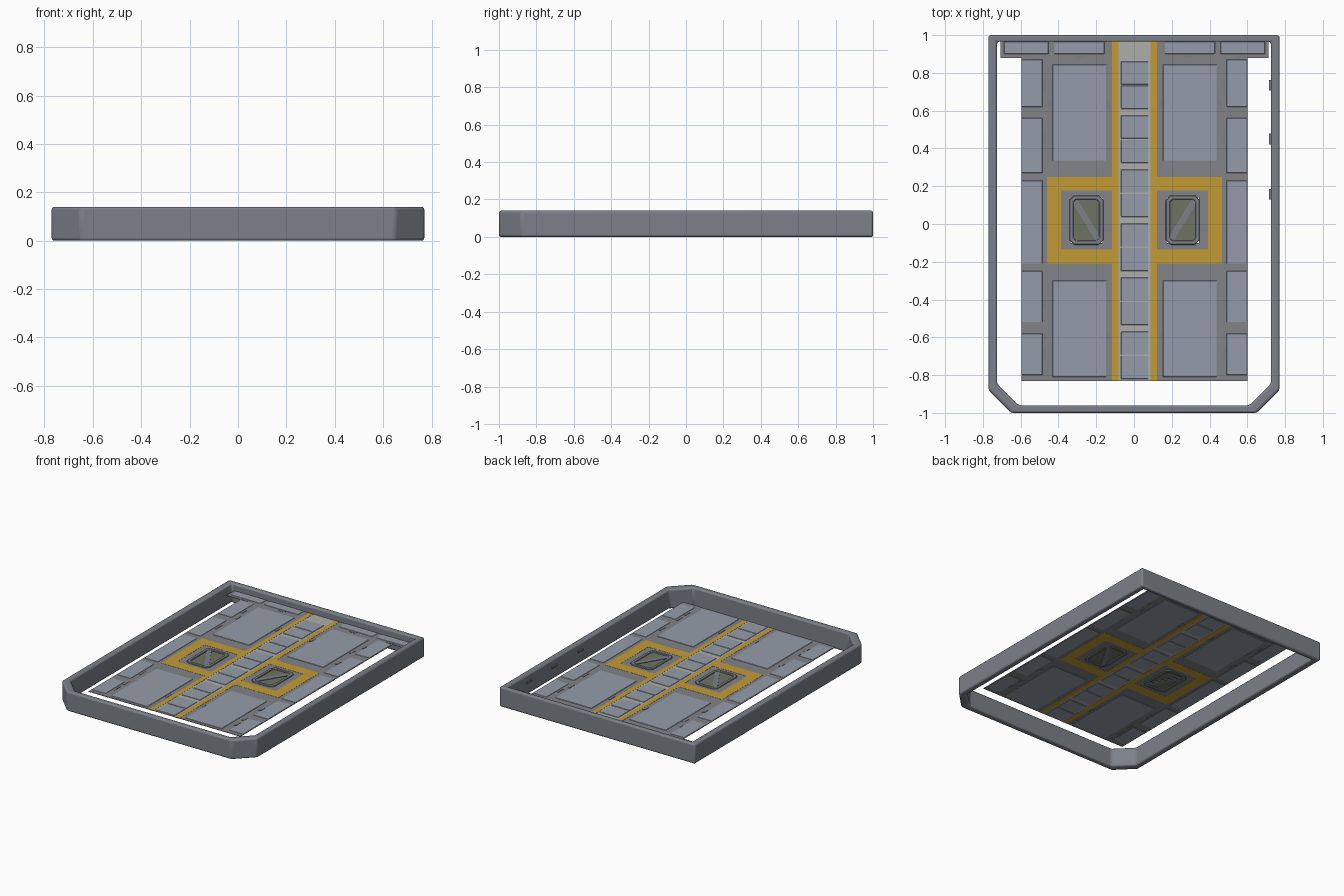
import bpy, bmesh, math

if "Cube" in bpy.data.objects:
    bpy.data.objects.remove(bpy.data.objects["Cube"])

CX = 0.003      # the deck sits a touch right of centre
Z = 0.088       # deck mid height


def mat(name, col):
    m = bpy.data.materials.new(name)
    m.diffuse_color = (*col, 1)
    m.use_nodes = True
    m.node_tree.nodes["Principled BSDF"].inputs["Base Color"].default_value = m.diffuse_color
    return m


STEEL = mat("steel", (0.20, 0.22, 0.25))
DECK = mat("deck_grey", (0.22, 0.23, 0.25))
PANEL = mat("panel_blue_grey", (0.30, 0.335, 0.40))
YELLOW = mat("yellow_paint", (0.55, 0.33, 0.035))
PALE = mat("pale_strip", (0.42, 0.42, 0.41))
OLIVE = mat("olive", (0.16, 0.17, 0.12))


def finish(name, bm, material, bevel=0.0, segs=1):
    bmesh.ops.recalc_face_normals(bm, faces=bm.faces)
    me = bpy.data.meshes.new(name)
    bm.to_mesh(me)
    bm.free()
    ob = bpy.data.objects.new(name, me)
    bpy.context.collection.objects.link(ob)
    me.materials.append(material)
    if bevel:
        b = ob.modifiers.new("bevel", 'BEVEL')
        b.width, b.segments, b.limit_method = bevel, segs, 'ANGLE'
    return ob


def add_prism(bm, pts, z0, z1):
    lo = [bm.verts.new((x, y, z0)) for x, y in pts]
    hi = [bm.verts.new((x, y, z1)) for x, y in pts]
    bm.faces.new(lo)
    bm.faces.new(hi)
    for i in range(len(pts)):
        j = (i + 1) % len(pts)
        bm.faces.new((lo[i], lo[j], hi[j], hi[i]))


def add_ring(bm, outer, inner, z0, z1):
    rows = [[bm.verts.new((x, y, z)) for x, y in loop]
            for loop, z in ((outer, z0), (outer, z1), (inner, z1), (inner, z0))]
    n = len(outer)
    for k in range(4):
        a, b = rows[k], rows[(k + 1) % 4]
        for i in range(n):
            j = (i + 1) % n
            bm.faces.new((a[i], a[j], b[j], b[i]))


def rect(x0, x1, y0, y1):
    return [(x0, y0), (x1, y0), (x1, y1), (x0, y1)]


def octagon(cx, cy, hx, hy, c):
    return [(cx + x, cy + y) for x, y in (
        (-hx + c, -hy), (hx - c, -hy), (hx, -hy + c), (hx, hy - c),
        (hx - c, hy), (-hx + c, hy), (-hx, hy - c), (-hx, -hy + c))]


def plates(name, rects, half, material, bevel=0.0):
    """Plates that cut through the deck and show on both faces."""
    bm = bmesh.new()
    for r in rects:
        add_prism(bm, rect(r[0] + CX, r[1] + CX, r[2], r[3]), Z - half, Z + half)
    return finish(name, bm, material, bevel)


def both(rects):
    return rects + [(-r[1], -r[0], r[2], r[3]) for r in rects]


# Outer rim with two cut front corners
bm = bmesh.new()
add_ring(bm,
         [(-.77, 1), (-.77, -.88), (-.65, -1), (.65, -1), (.77, -.88), (.77, 1)],
         [(-.725, .965), (-.725, -.845), (-.61, -.96), (.61, -.96), (.725, -.845), (.725, .965)],
         0, .14)
rim = finish("outer_rim", bm, STEEL, 0.012, 3)
bpy.context.view_layer.objects.active = rim
rim.select_set(True)
bpy.ops.object.shade_smooth_by_angle(angle=math.radians(35))

# Deck base on each side of the walkway, left open under the hatches, and the back ledge
plates("deck_base", both([(.12, .598, .25, .88), (.12, .598, -.83, -.21),
                          (.46, .598, -.21, .25), (.12, .71, .88, .968)]), .002, DECK)

# Large floor panels
plates("floor_panels", both([(.15, .435, .335, .845), (.15, .435, -.81, -.30)]), .005, PANEL, .002)

# Side panels
spans = [(.62, .87), (.27, .56), (-.21, .23), (-.52, -.25), (-.80, -.58)]
plates("side_panels", both([(.487, .597, a, b) for a, b in spans]), .004, PANEL, .002)

# Back ledge panels
plates("back_panels", both([(.455, .69, .90, .966), (.16, .425, .90, .966)]), .004, PANEL, .002)

# Yellow lines: walkway edges and hatch surrounds
plates("yellow_lines", both([(.085, .12, -.83, .968), (.12, .463, .178, .25),
                             (.12, .463, -.21, -.135), (.39, .463, -.135, .178)]), .003, YELLOW)

# Central walkway with split tread plates
plates("walkway_base", [(-.085, .085, -.83, .968)], .002, PALE)
treads = []
for i in range(6):
    top = .86 - i * .286
    treads += [(-.072, .072, top - .122, top), (-.072, .072, top - .25, top - .128)]
plates("walkway_treads", treads, .005, PANEL, .002)

# Hatches
for s, side in ((-1, "left"), (1, "right")):
    hx, hy = s * .255 + CX, .021
    bm = bmesh.new()
    add_ring(bm, rect(hx - .135, hx + .135, -.135, .178),
             rect(hx - .085, hx + .085, -.10, .14), Z - .002, Z + .002)
    finish(side + "_hatch_surround", bm, DECK)
    bm = bmesh.new()
    add_ring(bm, octagon(hx, hy, .09, .131, .025), octagon(hx, hy, .068, .109, .015), Z - .008, Z + .008)
    finish(side + "_hatch_frame", bm, STEEL, .003)
    bm = bmesh.new()
    add_prism(bm, octagon(hx, hy, .07, .111, .015), Z - .002, Z + .002)
    finish(side + "_hatch_cover", bm, OLIVE)
    bm = bmesh.new()
    add_prism(bm, [(hx - s * .068, hy - .105), (hx - s * .045, hy - .105),
                   (hx + s * .068, hy + .08), (hx + s * .068, hy + .105),
                   (hx + s * .045, hy + .105), (hx - s * .068, hy - .08)], Z - .006, Z + .006)
    finish(side + "_hatch_brace", bm, STEEL)

# Small half-hex clips along panel edges
bm = bmesh.new()
HALF_HEX = [(0, -.033), (.016, -.02), (.016, .02), (0, .033)]
for s in (-1, 1):
    side_clips = [(.468, y) for y in (.735, .45, -.41, -.69)]
    for x, y in side_clips + [(.13, .64), (.13, -.595), (.445, .64), (.465, -.595)]:
        add_prism(bm, [(s * (x + u) + CX, y + v) for u, v in HALF_HEX], Z - .004, Z + .004)
    for x in (0.28, 0.57):
        add_prism(bm, [(s * x + v + CX, .895 - u) for u, v in HALF_HEX], Z - .004, Z + .004)
finish("edge_clips", bm, STEEL)

# Three small brackets on the inner right wall
bm = bmesh.new()
for y in (.735, .45, .157):
    add_prism(bm, rect(.716, .728, y - .028, y + .028), Z - .006, Z + .006)
finish("wall_brackets", bm, STEEL)
